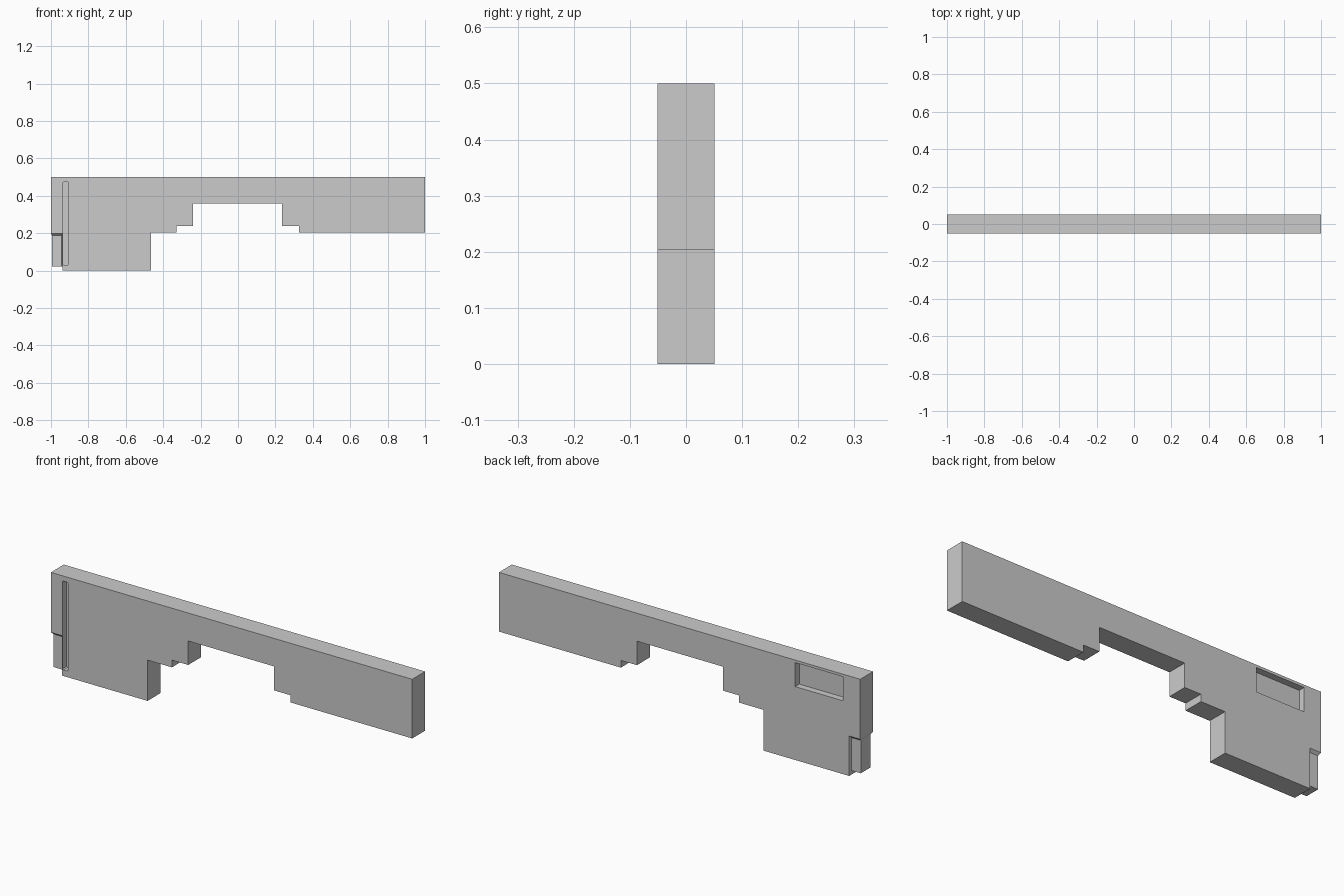
import bpy, bmesh

if "Cube" in bpy.data.objects:
    bpy.data.objects.remove(bpy.data.objects["Cube"])

T = 0.051      # half thickness of the panel
TAB = 0.038    # half thickness of the end tab


def make_object(name, bm):
    bmesh.ops.recalc_face_normals(bm, faces=bm.faces)
    mesh = bpy.data.meshes.new(name)
    bm.to_mesh(mesh)
    bm.free()
    obj = bpy.data.objects.new(name, mesh)
    bpy.context.collection.objects.link(obj)
    return obj


def extruded(name, profile, y0, y1):
    """Prism from an x/z outline, running from y0 to y1."""
    bm = bmesh.new()
    face = bm.faces.new([bm.verts.new((x, y0, z)) for x, z in profile])
    new = bmesh.ops.extrude_face_region(bm, geom=[face])["geom"]
    verts = [v for v in new if isinstance(v, bmesh.types.BMVert)]
    bmesh.ops.translate(bm, verts=verts, vec=(0, y1 - y0, 0))
    return make_object(name, bm)


def rounded_rect(x0, x1, z0, z1, c):
    return [(x0 + c, z0), (x1 - c, z0), (x1, z0 + c), (x1, z1 - c),
            (x1 - c, z1), (x0 + c, z1), (x0, z1 - c), (x0, z0 + c)]


def cut(obj, cutter):
    mod = obj.modifiers.new(cutter.name, "BOOLEAN")
    mod.operation = "DIFFERENCE"
    mod.solver = "EXACT"
    mod.object = cutter
    bpy.context.view_layer.objects.active = obj
    bpy.ops.object.modifier_apply(modifier=mod.name)
    bpy.data.objects.remove(cutter)


# Main panel with the stepped underside and the notch at the left end
panel = extruded("panel", [
    (-1, 0.5), (-1, 0.2), (-0.939, 0.2), (-0.939, 0), (-0.465, 0),
    (-0.465, 0.204), (-0.33, 0.204), (-0.33, 0.24), (-0.24, 0.24),
    (-0.24, 0.36), (0.236, 0.36), (0.236, 0.24), (0.325, 0.24),
    (0.325, 0.204), (1, 0.204), (1, 0.5)], -T, T)

# Tall slot in the front, shallow pocket in the back
cut(panel, extruded("slot_cutter",
                    rounded_rect(-0.936, -0.905, 0.03, 0.475, 0.005), -0.1, -T + 0.033))
cut(panel, extruded("pocket_cutter",
                    [(-0.906, 0.367), (-0.64, 0.367), (-0.64, 0.487), (-0.906, 0.487)],
                    T - 0.033, 0.1))

# Thin end tab, flaring out by a small chamfer where it meets the panel
bm = bmesh.new()
sides = []
for s in (-1, 1):
    outer = [bm.verts.new((x, s * T, z)) for x, z in
             ((-1, 0.2), (-0.939, 0.2), (-0.939, 0.023))]
    inner = [bm.verts.new((x, s * TAB, z)) for x, z in
             ((-0.994, 0.188), (-0.943, 0.188), (-0.943, 0.023), (-0.994, 0.023))]
    for i in range(2):
        bm.faces.new((outer[i], outer[i + 1], inner[i + 1], inner[i]))
    bm.faces.new(inner)
    sides.append((outer, inner))
(o1, i1), (o2, i2) = sides
bm.faces.new((o1[0], o2[0], i2[0], i1[0]))
bm.faces.new((i1[0], i2[0], i2[3], i1[3]))
bm.faces.new((i1[3], i2[3], i2[2], o2[2], o1[2], i1[2]))
bm.faces.new((o1[0], o1[1], o2[1], o2[0]))
bm.faces.new((o1[1], o1[2], o2[2], o2[1]))
make_object("end_tab", bm)
